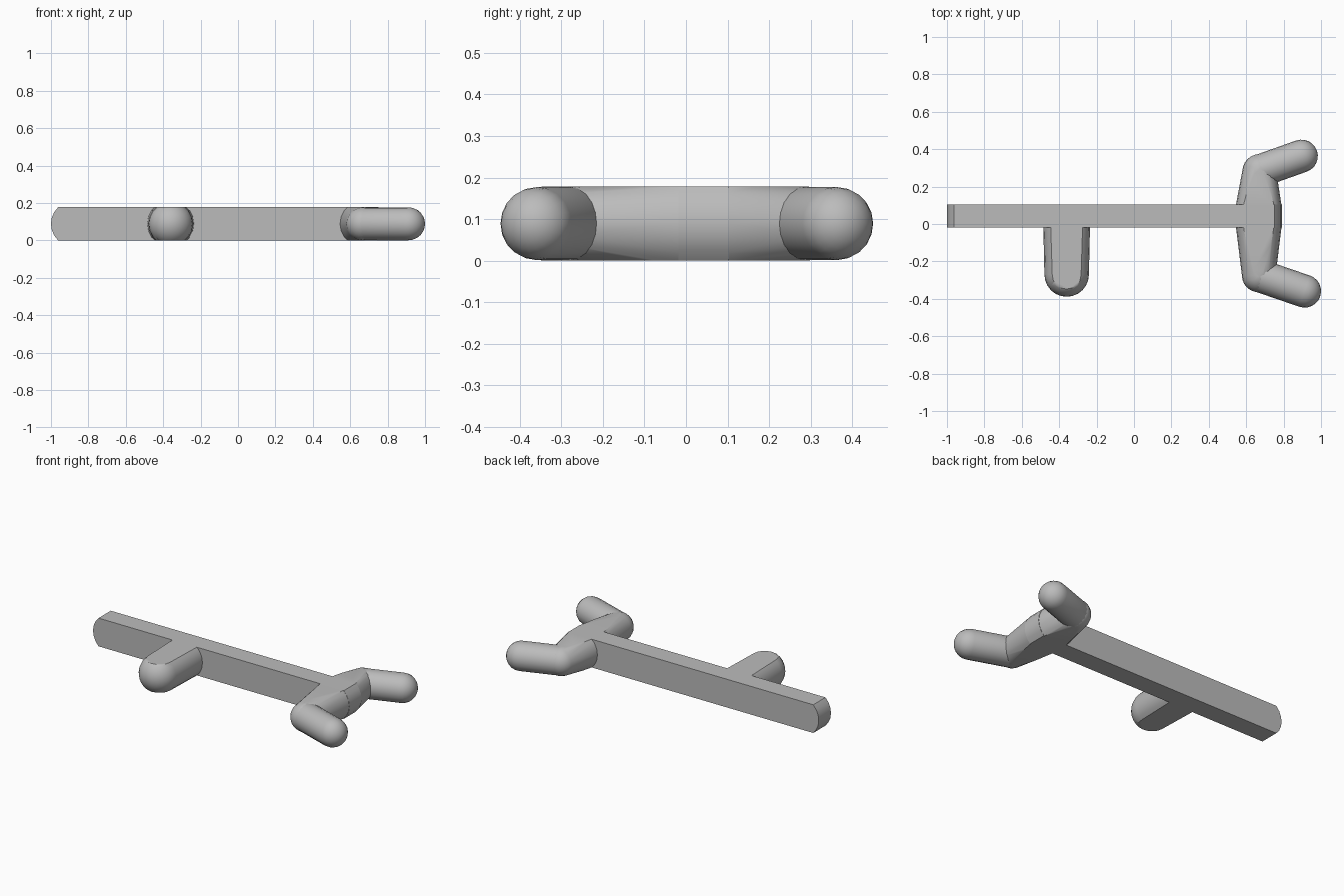
import bpy, bmesh, math
from mathutils import Vector, Matrix

if "Cube" in bpy.data.objects:
    bpy.data.objects.remove(bpy.data.objects["Cube"], do_unlink=True)

TOP = 0.178
MID = TOP / 2
WIDE = 0.122      # radius of the bar ends, cut flat above and below
THIN = 0.088      # radius of the prongs

grey = bpy.data.materials.new("plain grey")
grey.use_nodes = True
grey.diffuse_color = (0.5, 0.5, 0.5, 1)
grey.node_tree.nodes["Principled BSDF"].inputs["Base Color"].default_value = (0.5, 0.5, 0.5, 1)


def finish(bm, name):
    """Cut flat at the floor and top, then make a smooth object with sharp edges."""
    for z, n in ((0, -1), (TOP, 1)):
        geom = bm.verts[:] + bm.edges[:] + bm.faces[:]
        cut = bmesh.ops.bisect_plane(bm, geom=geom, plane_co=(0, 0, z),
                                     plane_no=(0, 0, n), clear_outer=True)
        edges = [e for e in cut["geom_cut"] if isinstance(e, bmesh.types.BMEdge)]
        if edges:
            bmesh.ops.holes_fill(bm, edges=edges, sides=0)
    bmesh.ops.recalc_face_normals(bm, faces=bm.faces)
    mesh = bpy.data.meshes.new(name)
    bm.to_mesh(mesh)
    bm.free()
    mesh.materials.append(grey)
    obj = bpy.data.objects.new(name, mesh)
    bpy.context.collection.objects.link(obj)
    bpy.ops.object.select_all(action="DESELECT")
    obj.select_set(True)
    bpy.context.view_layer.objects.active = obj
    bpy.ops.object.shade_smooth_by_angle(angle=math.radians(35))


def limb(name, start, r0, end, r1, flat_start):
    """Tapered rod with a round end; its start is a flat disc or a ball."""
    bm = bmesh.new()
    a, b = Vector((*start, MID)), Vector((*end, MID))
    turn = (b - a).to_track_quat("Z", "Y").to_matrix().to_4x4()

    def ball(p, r):
        bmesh.ops.create_uvsphere(bm, u_segments=20, v_segments=12, radius=r,
                                  matrix=Matrix.Translation(p) @ turn)
    if flat_start:
        bmesh.ops.create_circle(bm, segments=20, radius=r0,
                                matrix=Matrix.Translation(a) @ turn)
    else:
        ball(a, r0)
    ball(b, r1)
    bmesh.ops.delete(bm, geom=bm.faces[:], context="FACES_ONLY")
    bmesh.ops.delete(bm, geom=bm.edges[:], context="EDGES_FACES")
    hull = bmesh.ops.convex_hull(bm, input=bm.verts)
    spare = {v for v in hull["geom_interior"] if isinstance(v, bmesh.types.BMVert)}
    bmesh.ops.delete(bm, geom=list(spare), context="VERTS")
    finish(bm, name)


# Long bar: side profile with bulging ends, drawn out along y
bm = bmesh.new()
spread = math.asin(MID / WIDE)
profile = []
for cx, side in ((0.668, 1), (-0.878, -1)):
    for i in range(7):
        t = spread * (i / 3 - 1)
        profile.append((cx + side * WIDE * math.cos(t), -0.018, MID + side * WIDE * math.sin(t)))
face = bm.faces.new([bm.verts.new(p) for p in profile])
moved = bmesh.ops.extrude_face_region(bm, geom=[face])["geom"]
bmesh.ops.translate(bm, verts=[v for v in moved if isinstance(v, bmesh.types.BMVert)],
                    vec=(0, 0.122, 0))
finish(bm, "long_bar")

# Side grip
limb("side_grip", (-0.36, 0), 0.125, (-0.36, -0.27), 0.119, True)

# Fork: an arm out of the bar and a prong pointing forward on each side
for side, root, elbow, tip in (
        ("left", (0.667, 0.1), (0.67, 0.283), (0.895, 0.363)),
        ("right", (0.667, -0.015), (0.667, -0.275), (0.912, -0.359))):
    limb(side + "_fork_arm", root, WIDE, elbow, THIN + 0.002, True)
    limb(side + "_fork_prong", elbow, THIN, tip, THIN, False)
